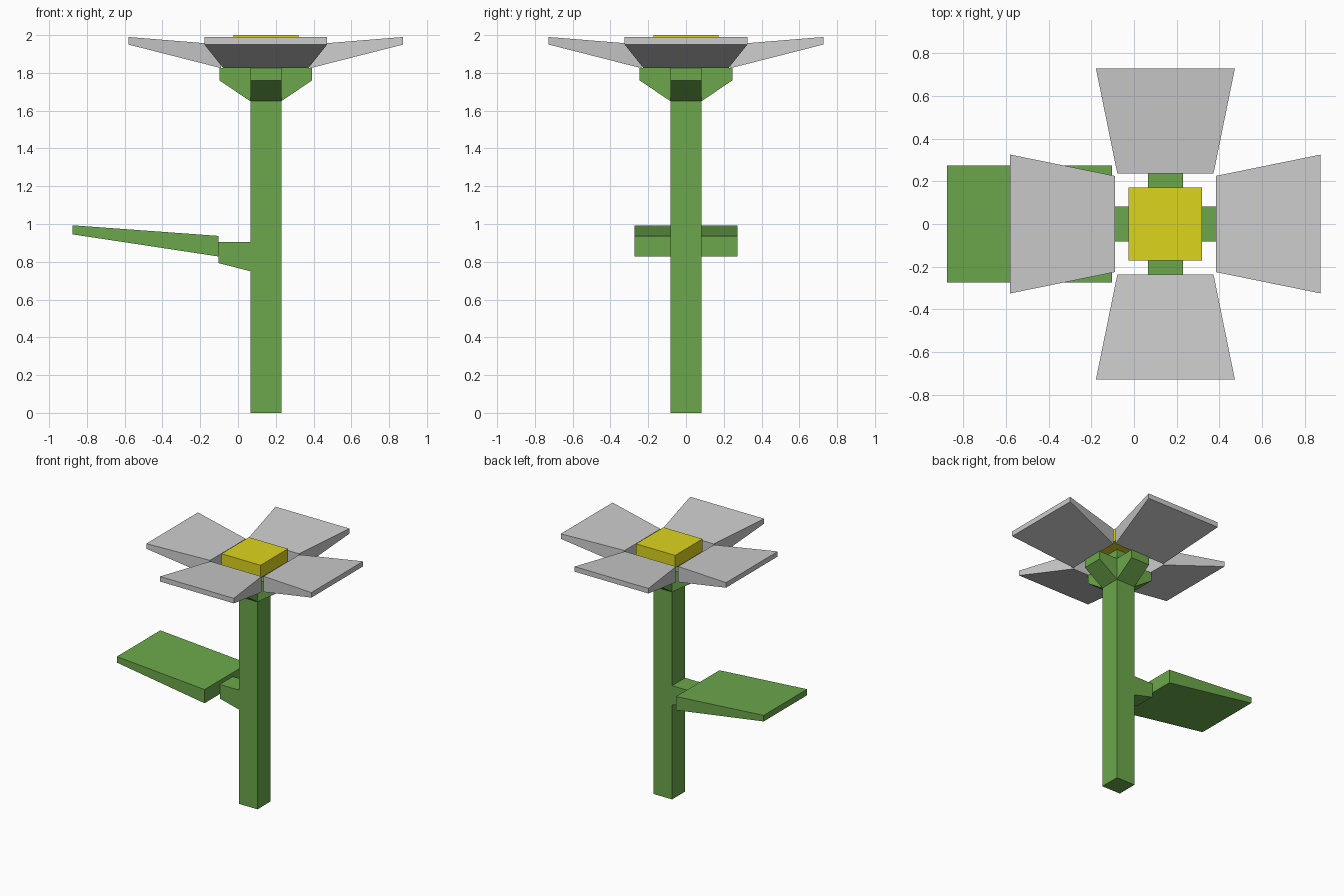
import bpy
import math
from mathutils import Matrix, Vector

if "Cube" in bpy.data.objects:
    bpy.data.objects.remove(bpy.data.objects["Cube"])

CX = 0.147   # stem axis
R = 0.082    # stem half width


def material(name, rgb):
    m = bpy.data.materials.new(name)
    m.diffuse_color = (*rgb, 1)
    m.use_nodes = True
    m.node_tree.nodes["Principled BSDF"].inputs["Base Color"].default_value = m.diffuse_color
    return m


green = material("leaf_green", (0.15, 0.39, 0.07))
yellow = material("pollen_yellow", (0.72, 0.66, 0.012))


def taper(name, inner, outer, angle=0.0, mat=None):
    """Tapered bar growing outward from the stem axis.
    Each end is (distance, half width, z bottom, z top)."""
    verts = [(d, s * w, z) for d, w, lo, hi in (inner, outer)
             for s, z in ((-1, lo), (1, lo), (1, hi), (-1, hi))]
    faces = [(0, 3, 2, 1), (4, 5, 6, 7), (0, 1, 5, 4),
             (1, 2, 6, 5), (2, 3, 7, 6), (3, 0, 4, 7)]
    turn = Matrix.Rotation(angle, 3, 'Z')
    mesh = bpy.data.meshes.new(name)
    mesh.from_pydata([turn @ Vector(v) + Vector((CX, 0, 0)) for v in verts], [], faces)
    if mat:
        mesh.materials.append(mat)
    ob = bpy.data.objects.new(name, mesh)
    bpy.context.collection.objects.link(ob)
    return ob


# Stem and flower centre
taper("stem", (-R, R, 0, 1.9), (R, R, 0, 1.9), mat=green)
taper("flower_centre", (-0.172, 0.172, 1.9, 2.0), (0.172, 0.172, 1.9, 2.0), mat=yellow)

# Four sepals carrying four upward-tilted petals
for i, side in enumerate(("right", "back", "left", "front")):
    a = i * math.pi / 2
    taper(f"sepal_{side}", (R, R, 1.65, 1.825), (0.245, R, 1.76, 1.825), a, green)
    taper(f"petal_{side}", (0.236, 0.225, 1.825, 1.95), (0.727, 0.325, 1.95, 1.99), a)

# Single leaf on its short bracket
taper("leaf_stalk", (R, R, 0.75, 0.905), (0.25, R, 0.793, 0.905), math.pi, green)
taper("leaf", (0.25, 0.273, 0.828, 0.937), (1.022, 0.273, 0.945, 0.993), math.pi, green)
